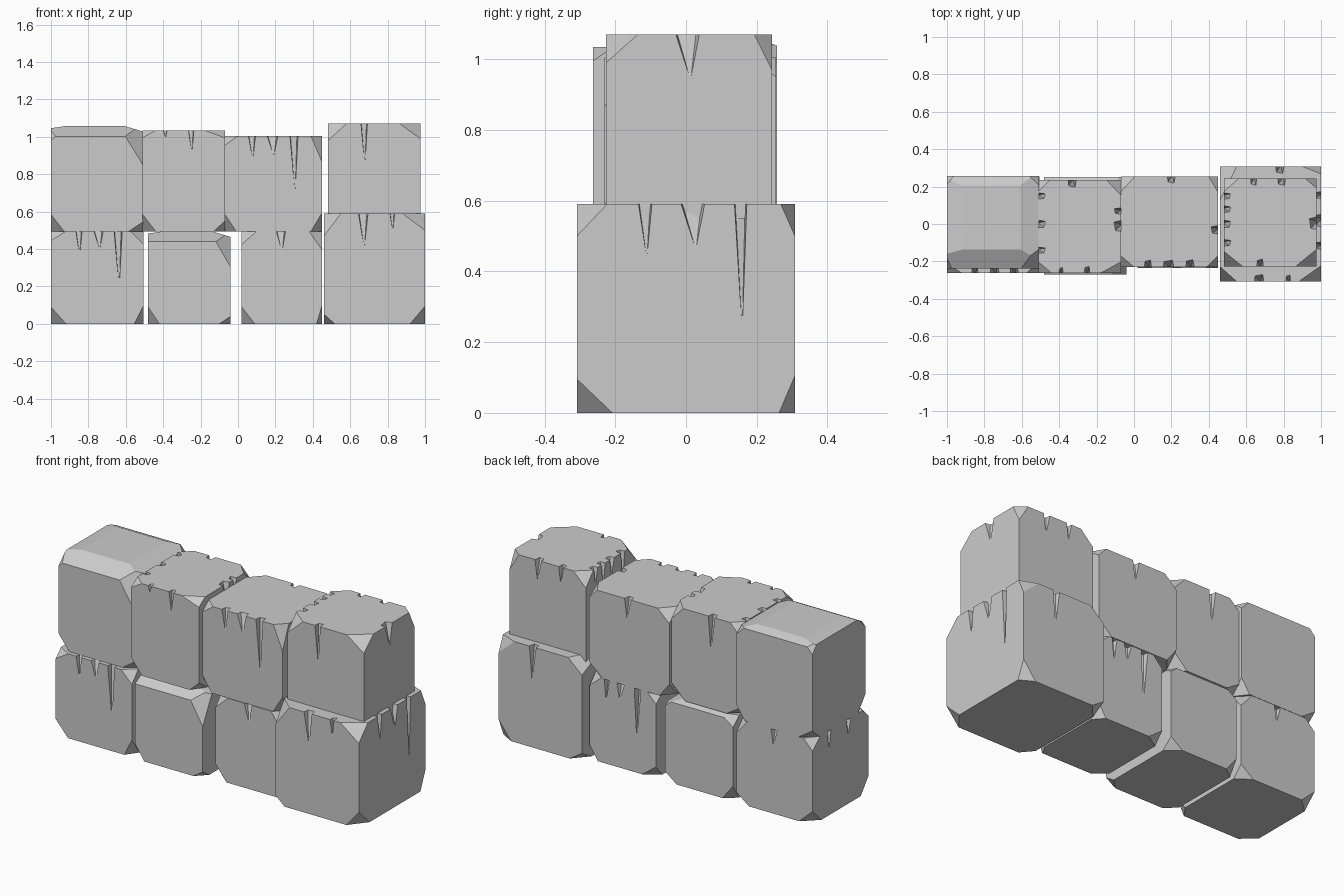
import bpy, bmesh, random
from mathutils import Vector

if "Cube" in bpy.data.objects:
    bpy.data.objects.remove(bpy.data.objects["Cube"])

random.seed(4)


def cut(bm, point, normal):
    """Slice away everything on the normal side and cap the hole."""
    geom = bm.verts[:] + bm.edges[:] + bm.faces[:]
    bmesh.ops.bisect_plane(bm, geom=geom, dist=1e-6, plane_co=point,
                           plane_no=normal, clear_outer=True)
    bmesh.ops.holes_fill(bm, edges=[e for e in bm.edges if e.is_boundary], sides=0)


def crack_cutter(lo, hi, cracks):
    """Inverted pyramids along the top edges: (side, position, width, depth)."""
    bm = bmesh.new()
    for side, pos, w, depth in cracks:
        inward = 0.04
        out = 0.02
        axis = Vector((1, 0, 0)) if side in "FB" else Vector((0, 1, 0))
        normal = {"F": Vector((0, -1, 0)), "B": Vector((0, 1, 0)),
                  "L": Vector((-1, 0, 0)), "R": Vector((1, 0, 0))}[side]
        wall = {"F": -lo.y, "B": hi.y, "L": -lo.x, "R": hi.x}[side]
        base = axis * pos + normal * wall
        lift = 0.01
        top = Vector((0, 0, hi.z + lift))
        ring = [bm.verts.new(base + top + axis * a * w + normal * n)
                for a, n in ((-.5, out), (.5, out), (.3, -inward), (-.4, -inward * .8))]
        tip = bm.verts.new(base + Vector((0, 0, hi.z - depth)) + axis * w * .1 + normal * .003)
        bm.faces.new(ring)
        for i in range(4):
            bm.faces.new((ring[i], tip, ring[(i + 1) % 4]))
    bmesh.ops.recalc_face_normals(bm, faces=bm.faces)
    mesh = bpy.data.meshes.new("crack_cutter")
    bm.to_mesh(mesh)
    bm.free()
    return mesh


def block(name, lo, hi, corners=None, planes=(), cracks=(), plain=""):
    """Stone box with chipped corners, extra slanted planes and top cracks."""
    lo, hi = Vector(lo), Vector(hi)
    bm = bmesh.new()
    bmesh.ops.create_cube(bm, size=1)
    for v in bm.verts:
        v.co = Vector([lo[i] + (v.co[i] + .5) * (hi[i] - lo[i]) for i in range(3)])
    for point, normal in planes:
        cut(bm, Vector(point), Vector(normal))
    for kx, sx in (("L", -1), ("R", 1)):
        for ky, sy in (("F", -1), ("B", 1)):
            for kz, sz in (("D", -1), ("U", 1)):
                d = [random.uniform(.05, .09) for _ in range(3)]
                d = (corners or {}).get(kx + ky + kz, d)
                if kz in plain:
                    continue
                s = (sx, sy, sz)
                c = Vector([hi[i] if s[i] > 0 else lo[i] for i in range(3)])
                n = Vector([s[i] / d[i] for i in range(3)])
                cut(bm, c - Vector((sx * d[0], 0, 0)), n.normalized())
    bmesh.ops.recalc_face_normals(bm, faces=bm.faces)
    mesh = bpy.data.meshes.new(name)
    bm.to_mesh(mesh)
    bm.free()
    ob = bpy.data.objects.new(name, mesh)
    bpy.context.collection.objects.link(ob)
    if cracks:
        cutter = bpy.data.objects.new("cutter", crack_cutter(lo, hi, cracks))
        bpy.context.collection.objects.link(cutter)
        mod = ob.modifiers.new("cracks", "BOOLEAN")
        mod.operation = "DIFFERENCE"
        mod.solver = "EXACT"
        mod.use_self = True
        mod.object = cutter
        graph = bpy.context.evaluated_depsgraph_get()
        result = bpy.data.meshes.new_from_object(ob.evaluated_get(graph))
        ob.modifiers.clear()
        ob.data = result
        bpy.data.objects.remove(cutter)


def worn_top(lo, hi):
    """Planes for a sloping, worn top: front, left, right and back."""
    x0, x1, y0, y1, z = lo[0], hi[0], lo[1], hi[1], hi[2]
    return [((0, y0, z - .055), (0, -.055, .1)),
            ((x0, 0, z - .012), (-.012, 0, .08)),
            ((x1, 0, z - .03), (-.03 * -1, 0, .1)),
            ((0, y1, z - .02), (0, .02, .05))]


# Lower course, left to right
block("lower_block_1", (-1, -.262, 0), (-.505, .255, .495),
      {"LFD": (.08, .07, .09), "RFD": (.05, .07, .1), "LFU": (.08, .05, .05),
       "RFU": (.07, .06, .07)},
      cracks=[("F", -.85, .04, .13), ("F", -.745, .06, .1), ("F", -.64, .05, .31),
              ("B", -.75, .05, .1), ("L", .1, .04, .12), ("L", -.08, .05, .1)])
lo, hi = (-.48, -.27, 0), (-.04, .25, .495)
block("lower_block_2", lo, hi,
      {"LFD": (.06, .06, .09), "RFD": (.06, .06, .04), "RFU": (.11, .1, .19)},
      planes=worn_top(lo, hi))
block("lower_block_3", (.02, -.235, 0), (.45, .25, .495),
      {"LFD": (.07, .06, .09), "RFD": (.03, .06, .1), "LFU": (.08, .06, .07),
       "RFU": (.07, .05, .1)},
      cracks=[("F", .23, .06, .11), ("B", .14, .05, .3), ("B", .25, .06, .1),
              ("B", .34, .04, .13)])
block("lower_block_4", (.46, -.308, 0), (1, .308, .59),
      {"RFD": (.08, .1, .095), "RBD": (.08, .045, .105), "RFU": (.12, .085, .09),
       "RBU": (.1, .04, .09), "LFU": (.09, .08, .12), "LBU": (.09, .18, .08)},
      cracks=[("R", -.115, .045, .155), ("R", .02, .08, .13), ("R", .155, .04, .365),
              ("F", .67, .06, .19), ("F", .825, .03, .1), ("B", .78, .05, .2)])

# Upper course, left to right
lo, hi = (-1, -.237, .495), (-.507, .257, 1.058)
block("upper_block_1", lo, hi,
      {"LFD": (.07, .07, .09), "RFU": (.13, .12, .21), "LFU": (.08, .08, .08)},
      planes=worn_top(lo, hi))
block("upper_block_2", (-.51, -.263, .495), (-.07, .235, 1.035),
      {"LFD": (.07, .07, .09), "RFU": (.11, .06, .04), "LFU": (.07, .06, .04)},
      cracks=[("F", -.39, .03, .04), ("F", -.25, .035, .125), ("B", -.33, .05, .2),
              ("L", .15, .04, .1), ("L", 0, .05, .1), ("L", -.14, .04, .1),
              ("R", .07, .04, .1), ("R", -.01, .07, .12)])
block("upper_block_3", (-.07, -.23, .495), (.45, .255, 1.005),
      {"LFD": (.06, .07, .09), "RFD": (.06, .06, .1), "LFU": (.07, .06, .05),
       "RFU": (.06, .06, .14)},
      cracks=[("F", .075, .045, .13), ("F", .185, .07, .11), ("F", .3, .05, .31),
              ("B", .2, .05, .12), ("R", -.03, .05, .2)])
block("upper_block_4", (.48, -.226, .55), (.975, .243, 1.07),
      {"LFU": (.1, .08, .09), "RFU": (.11, .09, .08), "RBU": (.06, .05, .1),
       "LBU": (.08, .07, .08)}, plain="D",
      cracks=[("F", .675, .04, .225), ("R", .005, .08, .13), ("B", .64, .04, .1),
              ("B", .79, .05, .12), ("L", .15, .04, .1), ("L", .08, .04, .14),
              ("L", 0, .05, .1), ("L", -.1, .04, .2)])
